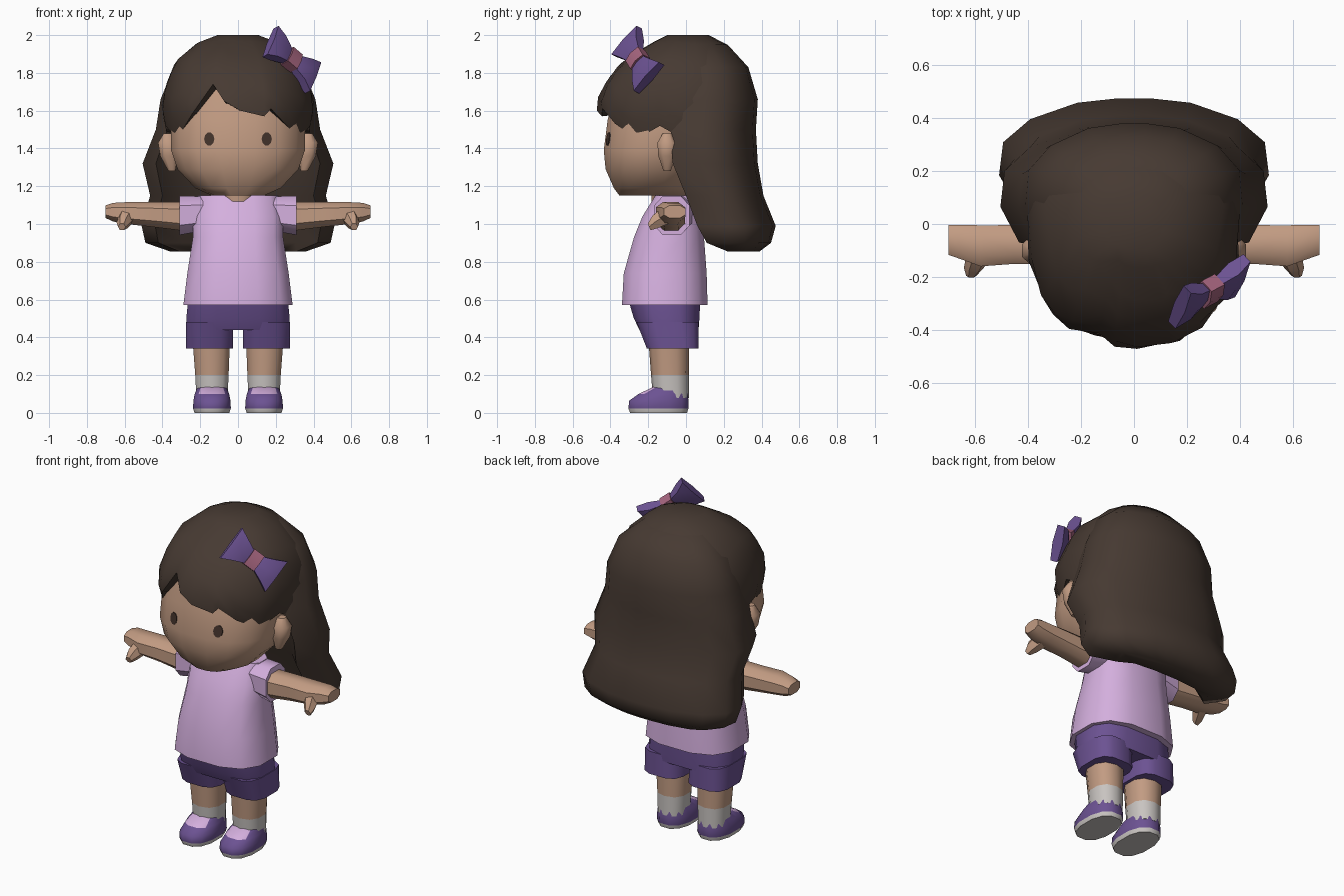
import bpy, bmesh
from math import sin, cos, pi, radians
from mathutils import Vector
from mathutils.bvhtree import BVHTree

if "Cube" in bpy.data.objects:
    bpy.data.objects.remove(bpy.data.objects["Cube"])


def material(name, r, g, b):
    m = bpy.data.materials.new(name)
    m.diffuse_color = (r, g, b, 1)
    m.use_nodes = True
    m.node_tree.nodes["Principled BSDF"].inputs["Base Color"].default_value = m.diffuse_color
    return m


HAIR = material("dark brown hair", 0.062, 0.042, 0.032)
SKIN = material("skin", 0.54, 0.33, 0.225)
LILAC = material("lilac cloth", 0.66, 0.43, 0.73)
PURPLE = material("purple cloth", 0.15, 0.085, 0.29)
PINK = material("pink knot", 0.38, 0.13, 0.21)
WHITE = material("off white", 0.58, 0.55, 0.53)
EYE = material("eye brown", 0.055, 0.032, 0.024)


def power(v, p):
    return abs(v) ** (2 / p) * (1 if v >= 0 else -1)


def ring(cx, z, rx, yf, yb, n=12, p=2.4):
    """Horizontal rounded outline from yf (front) to yb (back)."""
    cy, ry = (yf + yb) / 2, (yb - yf) / 2
    angles = [2 * pi * (i + 0.5) / n for i in range(n)]
    return [Vector((cx + rx * power(cos(a), p), cy + ry * power(sin(a), p), z)) for a in angles]


def side_ring(x, y0, y1, z0, z1, n=8, p=2.6):
    """Upright rounded outline across the x axis."""
    return [Vector((x, v.y, v.x)) for v in ring((z0 + z1) / 2, 0, (z1 - z0) / 2, y0, y1, n, p)]


def loft(name, rings, mats, rule=None, angle=45):
    """Skin a closed solid over the rings; rule(face) picks the material."""
    bm = bmesh.new()
    rows = [[bm.verts.new(v) for v in r] for r in rings]
    n = len(rows[0])
    for a, b in zip(rows, rows[1:]):
        for i in range(n):
            bm.faces.new((a[i], a[(i + 1) % n], b[(i + 1) % n], b[i]))
    bm.faces.new(rows[0])
    bm.faces.new(rows[-1])
    bmesh.ops.recalc_face_normals(bm, faces=bm.faces)
    if rule:
        for f in bm.faces:
            f.material_index = rule(f)
    me = bpy.data.meshes.new(name)
    bm.to_mesh(me)
    bm.free()
    for m in mats:
        me.materials.append(m)
    me.shade_smooth()
    me.set_sharp_from_angle(angle=radians(angle))
    ob = bpy.data.objects.new(name, me)
    bpy.context.collection.objects.link(ob)
    return ob


# Head and neck
head = loft("head", [ring(0, *r, n=16) for r in (
    (1.15, 0.14, -0.355, 0.0), (1.19, 0.23, -0.385, 0.03), (1.29, 0.325, -0.43, 0.1),
    (1.39, 0.36, -0.44, 0.15), (1.55, 0.36, -0.42, 0.2), (1.75, 0.33, -0.37, 0.2))], [SKIN])
loft("neck", [ring(0, 1.06, 0.08, -0.18, 0.0), ring(0, 1.2, 0.1, -0.19, 0.01)], [SKIN])

# Eyes: thin plates laid on the face
bm = bmesh.new()
bm.from_mesh(head.data)
tree = BVHTree.FromBMesh(bm)
for s, side in ((-1, "right"), (1, "left")):
    front = []
    for i in range(10):
        a = 2 * pi * i / 10
        x, z = s * 0.152 + 0.027 * cos(a), 1.45 + 0.036 * sin(a)
        hit = tree.ray_cast(Vector((x, -2, z)), Vector((0, 1, 0)))[0]
        front.append(hit + Vector((0, -0.005, 0)))
    loft("eye_" + side, [front, [v + Vector((0, 0.008, 0)) for v in front]], [EYE])
bm.free()

# Back hair: crescent outline wrapped round the head and shoulders
half = [(0.12, 1.0), (0.42, 0.96), (0.77, 0.81), (0.97, 0.6), (1.0, 0.3),
        (0.86, 0.0), (0.62, 0.28), (0.25, 0.36)]
crescent = half + [(-u, v) for u, v in reversed(half)]
loft("back_hair", [[Vector((u * w, yf + v * (yb - yf), z)) for u, v in crescent]
                   for z, w, yf, yb in (
    (0.855, 0.36, 0.22, 0.39), (0.90, 0.49, 0.11, 0.45), (0.99, 0.51, 0.06, 0.475),
    (1.15, 0.465, 0.0, 0.41), (1.32, 0.505, -0.07, 0.38), (1.5, 0.435, -0.08, 0.37),
    (1.66, 0.41, -0.06, 0.38), (1.83, 0.34, -0.03, 0.33), (1.95, 0.2, 0.0, 0.22))],
    [HAIR], angle=70)

# Hair cap with a parted fringe: (angle from the front, lower edge height)
fringe = [(-155, 1.4), (-128, 1.4), (-100, 1.4), (-76, 1.52), (-58, 1.46), (-46, 1.5),
          (-34, 1.58), (-17, 1.74), (-8, 1.65), (1, 1.6), (17, 1.57), (22, 1.61),
          (36, 1.53), (56, 1.45), (75, 1.52), (100, 1.4), (128, 1.4), (155, 1.4), (180, 1.4)]
profile = [(2.0, 0.11, -0.10, 0.12), (1.965, 0.21, -0.17, 0.2), (1.87, 0.33, -0.33, 0.3),
           (1.79, 0.368, -0.4, 0.34), (1.68, 0.405, -0.465, 0.37), (1.60, 0.41, -0.472, 0.37),
           (1.4, 0.37, -0.41, 0.33)]


def cap_point(deg, z):
    for a, b in zip(profile, profile[1:]):
        if z >= b[0]:
            break
    t = (z - a[0]) / (b[0] - a[0])
    rx, yf, yb = (p + (q - p) * t for p, q in zip(a[1:], b[1:]))
    s, c = power(sin(radians(deg)), 2.3), power(cos(radians(deg)), 2.3)
    return Vector((rx * s, c * (yf if c > 0 else -yb), z))


cap = [[cap_point(d, 2.0 - (2.0 - e) * f) for d, e in fringe]
       for f in (0, 0.08, 0.26, 0.42, 0.62, 0.82, 1)]
cap.append([Vector((v.x * 0.4, v.y * 0.4, 1.6)) for v in cap[-1]])
loft("hair_cap", cap, [HAIR], angle=60)

# Bow: two flared wings and a knot, set on the hair
mid = Vector((0.285, -0.255, 1.87))
along = Vector((0.70, 0.37, -0.60)).normalized()
out = along.cross(Vector((0.42, 0.7, 0.57))).normalized()
across = out.cross(along)


def bow_ring(d, w, t):
    return [mid + along * d + across * (w * i) + out * (t * j)
            for i, j in ((-1, -0.7), (-1, 0.7), (0, 1), (1, 0.7), (1, -0.7), (0, -1))]


for s, side in ((-1, "upper"), (1, "lower")):
    loft("bow_wing_" + side, [bow_ring(s * 0.02, 0.04, 0.025), bow_ring(s * 0.1, 0.075, 0.045),
                              bow_ring(s * 0.16, 0.105, 0.03)], [PURPLE], angle=30)
loft("bow_knot", [bow_ring(d, 0.052, 0.042) for d in (-0.035, 0.035)], [PINK], angle=30)

# Shirt body and shorts
loft("shirt", [ring(0, *r, p=2.7) for r in (
    (0.57, 0.297, -0.345, 0.12), (0.74, 0.275, -0.335, 0.115), (0.93, 0.245, -0.28, 0.1),
    (1.04, 0.245, -0.235, 0.09), (1.15, 0.22, -0.165, 0.05))], [LILAC])
loft("shorts_waist", [ring(0, *r, p=3) for r in (
    (0.44, 0.278, -0.25, 0.07), (0.5, 0.28, -0.28, 0.075), (0.6, 0.27, -0.31, 0.08))], [PURPLE])

for s, side in ((-1, "right"), (1, "left")):
    # Ear
    loft("ear_" + side, [ring(s * x, z, r, -0.1 - d, -0.1 + d, 8) for x, z, r, d in (
        (0.35, 1.28, 0.02, 0.02), (0.365, 1.36, 0.05, 0.05), (0.365, 1.43, 0.062, 0.055),
        (0.37, 1.48, 0.025, 0.025))], [SKIN])

    # Sleeve, arm and thumb
    loft("sleeve_" + side, [side_ring(s * 0.12, -0.16, 0.05, 0.97, 1.15),
                            side_ring(s * 0.31, -0.175, 0.025, 0.935, 1.155)], [LILAC])
    loft("arm_" + side, [side_ring(s * x, *r) for x, *r in (
        (0.22, -0.16, 0.0, 0.95, 1.12), (0.45, -0.155, 0.0, 0.98, 1.12),
        (0.58, -0.165, 0.0, 0.995, 1.12), (0.66, -0.135, 0.0, 1.01, 1.115),
        (0.702, -0.12, 0.0, 1.03, 1.10))], [SKIN])
    loft("thumb_" + side, [[Vector((s * (x + r * cos(k * pi / 3)), y - 0.4 * r * sin(k * pi / 3),
                                    z + r * sin(k * pi / 3))) for k in range(6)]
                           for x, y, z, r in ((0.58, -0.1, 1.05, 0.05), (0.605, -0.165, 1.01, 0.038),
                                              (0.615, -0.195, 0.985, 0.02))], [SKIN])

    # Shorts leg, leg with sock, and shoe with sole and strap
    loft("shorts_leg_" + side, [ring(s * 0.151, z, 0.128, yf, 0.07, p=3.2) for z, yf in (
        (0.34, -0.21), (0.48, -0.265))], [PURPLE])
    loft("leg_" + side, [ring(s * x, z, r, yf, 0.015, 10) for x, z, r, yf in (
        (0.138, 0.08, 0.086, -0.175), (0.138, 0.2, 0.092, -0.185), (0.142, 0.4, 0.104, -0.2))],
        [SKIN, WHITE], lambda f: int(f.calc_center_median().z < 0.2))
    loft("shoe_" + side, [ring(s * 0.138, z, r, yf, yb) for z, r, yf, yb in (
        (0.0, 0.095, -0.3, 0.01), (0.024, 0.103, -0.31, 0.018), (0.065, 0.101, -0.305, 0.018),
        (0.1, 0.094, -0.255, 0.012), (0.138, 0.078, -0.175, 0.0))],
        [PURPLE, WHITE, LILAC],
        lambda f: 1 if f.calc_center_median().z < 0.024 else
        2 if f.calc_center_median().z > 0.1 and f.normal.y < -0.3 and f.normal.z < 0.95
        and abs(f.normal.x) < 0.3 else 0)
